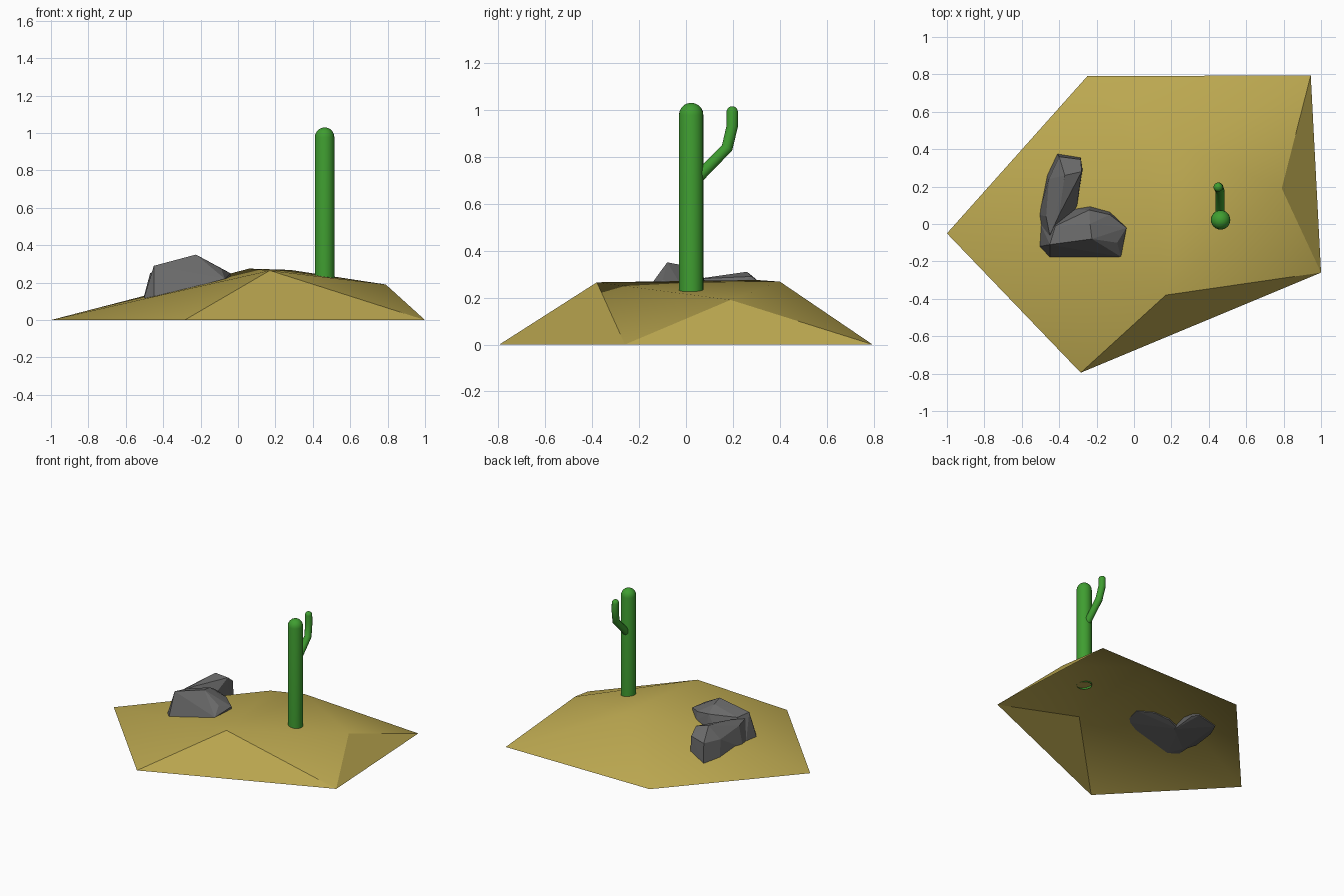
import bpy, bmesh, math
from mathutils import Vector

if "Cube" in bpy.data.objects:
    bpy.data.objects.remove(bpy.data.objects["Cube"])


def material(name, rgb):
    m = bpy.data.materials.new(name)
    m.diffuse_color = (*rgb, 1)
    m.use_nodes = True
    m.node_tree.nodes["Principled BSDF"].inputs["Base Color"].default_value = m.diffuse_color
    return m


def finish(name, bm, mat=None, smooth_angle=None):
    mesh = bpy.data.meshes.new(name)
    bm.to_mesh(mesh)
    bm.free()
    ob = bpy.data.objects.new(name, mesh)
    bpy.context.collection.objects.link(ob)
    if mat:
        mesh.materials.append(mat)
    if smooth_angle:
        bpy.ops.object.select_all(action='DESELECT')
        ob.select_set(True)
        bpy.context.view_layer.objects.active = ob
        bpy.ops.object.shade_smooth_by_angle(angle=math.radians(smooth_angle))
    return ob


def tube(name, path, r, sides, mat):
    """Round tube along a path in the YZ direction, open below, domed on top."""
    pts = [Vector(p) for p in path]
    bm = bmesh.new()
    end = (pts[-1] - pts[-2]).normalized()
    side = Vector((1, 0, 0))
    stations = []
    for i, p in enumerate(pts):
        a = (p - pts[i - 1]).normalized() if i else (pts[1] - p).normalized()
        b = (pts[i + 1] - p).normalized() if i < len(pts) - 1 else end
        stations.append((p, (a + b).normalized(), r))
    for k in range(1, 5):
        t = k * math.pi / 10
        stations.append((pts[-1] + end * r * math.sin(t), end, r * math.cos(t)))
    rings = []
    for p, d, rad in stations:
        u = (side - d * side.dot(d)).normalized()
        v = d.cross(u)
        rings.append([bm.verts.new(p + rad * (u * math.cos(t) + v * math.sin(t)))
                      for t in (2 * math.pi * j / sides for j in range(sides))])
    for lo, hi in zip(rings, rings[1:]):
        for j in range(sides):
            n = (j + 1) % sides
            bm.faces.new((lo[j], lo[n], hi[n], hi[j]))
    tip = bm.verts.new(pts[-1] + end * r)
    for j in range(sides):
        bm.faces.new((rings[-1][j], rings[-1][(j + 1) % sides], tip))
    return finish(name, bm, mat, 40)


def rock(name, points, mat):
    """Faceted boulder wrapped around a few corner points."""
    bm = bmesh.new()
    for p in points:
        bm.verts.new(p)
    res = bmesh.ops.convex_hull(bm, input=bm.verts)
    loose = [v for v in bm.verts if not v.link_faces]
    bmesh.ops.delete(bm, geom=loose, context='VERTS')
    return finish(name, bm, mat)


sand = material("sand", (0.50, 0.39, 0.08))
green = material("cactus_green", (0.05, 0.34, 0.03))
stone = material("stone", (0.14, 0.14, 0.14))

# Sand dune: five ground corners and a raised crest, open below
corners = dict(L=(-1, -.05, 0), B=(-.25, .79, 0), A=(.945, .795, 0),
               R=(1, -.26, 0), F=(-.285, -.795, 0), P=(.17, -.38, .265),
               Q=(.79, .19, .19), S=(.28, .4, .268), T=(.06, .3, .275))
bm = bmesh.new()
v = {k: bm.verts.new(p) for k, p in corners.items()}
for tri in "FRP RQP RAQ PQS QAS ABS BTS BLT LPT LFP PST".split():
    bm.faces.new([v[c] for c in tri])
bmesh.ops.recalc_face_normals(bm, faces=bm.faces)
if sum(f.normal.z for f in bm.faces) < 0:
    bmesh.ops.reverse_faces(bm, faces=bm.faces)
finish("sand_dune", bm, sand, 30)

# Cactus trunk and its single arm
tube("cactus_trunk", [(.463, .022, .225), (.463, .022, .978)], .052, 24, green)
tube("cactus_arm", [(.46, .04, .70), (.46, .175, .838), (.452, .197, .93),
                    (.45, .197, .99)], .025, 14, green)

# Front boulder: buried outline, then upper corners
rock("front_rock", [
    (-.505, -.12, .11), (-.45, -.18, .12), (-.07, -.175, .22), (-.04, -.02, .23),
    (-.13, .065, .21), (-.235, .095, .18), (-.33, .08, .15), (-.50, .0, .11),
    (-.45, -.11, .29), (-.225, -.08, .35), (-.235, .0, .335), (-.42, -.01, .28),
    (-.09, -.10, .275), (-.04, -.02, .25), (-.13, .05, .27), (-.24, .075, .29)], stone)

# Rear boulder
rock("rear_rock", [
    (-.41, .375, .07), (-.285, .355, .12), (-.275, .29, .14), (-.31, .06, .15),
    (-.465, .26, .08), (-.51, .05, .10), (-.49, -.06, .11),
    (-.40, .36, .22), (-.285, .345, .24), (-.28, .28, .29), (-.37, .26, .31),
    (-.455, .24, .22), (-.40, .05, .28), (-.47, .04, .25), (-.45, -.06, .26)], stone)
